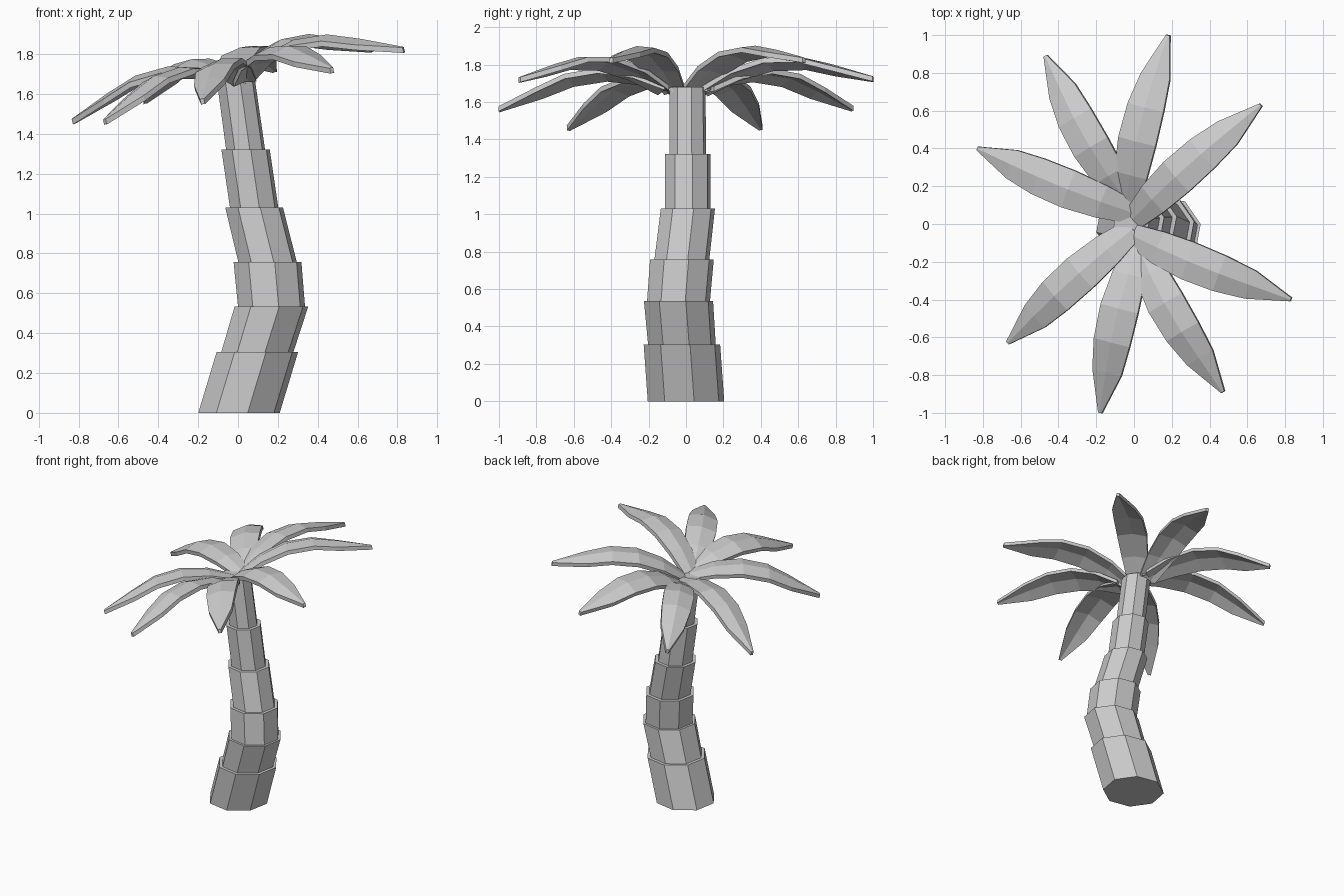
import bpy, bmesh, math
from mathutils import Vector

if "Cube" in bpy.data.objects:
    bpy.data.objects.remove(bpy.data.objects["Cube"])


def make_object(name, bm):
    bmesh.ops.recalc_face_normals(bm, faces=bm.faces)
    mesh = bpy.data.meshes.new(name)
    bm.to_mesh(mesh)
    bm.free()
    obj = bpy.data.objects.new(name, mesh)
    bpy.context.collection.objects.link(obj)
    return obj


def loft(name, rings):
    """Skin a list of closed point rings and cap both ends."""
    bm = bmesh.new()
    vs = [[bm.verts.new(p) for p in ring] for ring in rings]
    n = len(vs[0])
    for a, b in zip(vs, vs[1:]):
        for i in range(n):
            j = (i + 1) % n
            bm.faces.new((a[i], a[j], b[j], b[i]))
    bm.faces.new(vs[0][::-1])
    bm.faces.new(vs[-1])
    return make_object(name, bm)


def octagon(x, y, z, r):
    angles = [math.radians(12 + 45 * i) for i in range(8)]
    return [Vector((x + r * math.cos(a), y + r * math.sin(a), z)) for a in angles]


# Trunk: stacked leaning octagonal segments, centre line (x, y, z) and radii
path = [(0.005, 0.0, 0), (0.097, -0.022, 0.305), (0.168, -0.04, 0.535),
        (0.148, -0.022, 0.758), (0.081, 0.01, 1.03), (0.038, 0.01, 1.322),
        (-0.012, 0.008, 1.68)]
radii = [(0.209, 0.209), (0.185, 0.189), (0.172, 0.174),
         (0.15, 0.148), (0.124, 0.124), (0.1, 0.098)]
for i, (r0, r1) in enumerate(radii):
    loft(f"trunk_segment_{i + 1}", [octagon(*path[i], r0), octagon(*path[i + 1], r1)])

# Crown plane: tilted, higher towards +x
SX, SY, Z0 = 0.235, 0.038, 1.65
normal = Vector((-SX, -SY, 1)).normalized()

# Frond stations: distance along, arch height, half width, edge drop
stations = [(0.0, 0.035, 0.06, 0.01), (0.18, 0.115, 0.09, 0.015),
            (0.38, 0.16, 0.104, 0.02), (0.58, 0.15, 0.1, 0.022),
            (0.76, 0.095, 0.08, 0.022), (1.0, 0.008, 0.01, 0.003)]
THICK = 0.028


def on_plane(x, y):
    return Vector((x, y, Z0 + SX * x + SY * y))


def frond(name, base, tip):
    a, b = on_plane(*base), on_plane(*tip)
    side = normal.cross(b - a).normalized()
    rings = []
    for t, h, w, drop in stations:
        c = a.lerp(b, t) + normal * h
        top = [c + side * w * s - normal * drop * abs(s) for s in (-1, 0, 1)]
        bottom = [p - normal * THICK for p in reversed(top)]
        rings.append(top + bottom)
    return loft(name, rings)


# Fronds: four base/tip pairs, repeated half a turn around the crown
pairs = [((-0.035, 0.10), (0.18, 1.0)), ((0.0, 0.025), (0.67, 0.63)),
         ((0.0, -0.06), (0.83, -0.40)), ((0.03, -0.12), (0.47, -0.89))]
for k, s in enumerate((1, -1)):
    for i, (p, q) in enumerate(pairs):
        frond(f"frond_{k * 4 + i + 1}", (s * p[0], s * p[1]), (s * q[0], s * q[1]))
